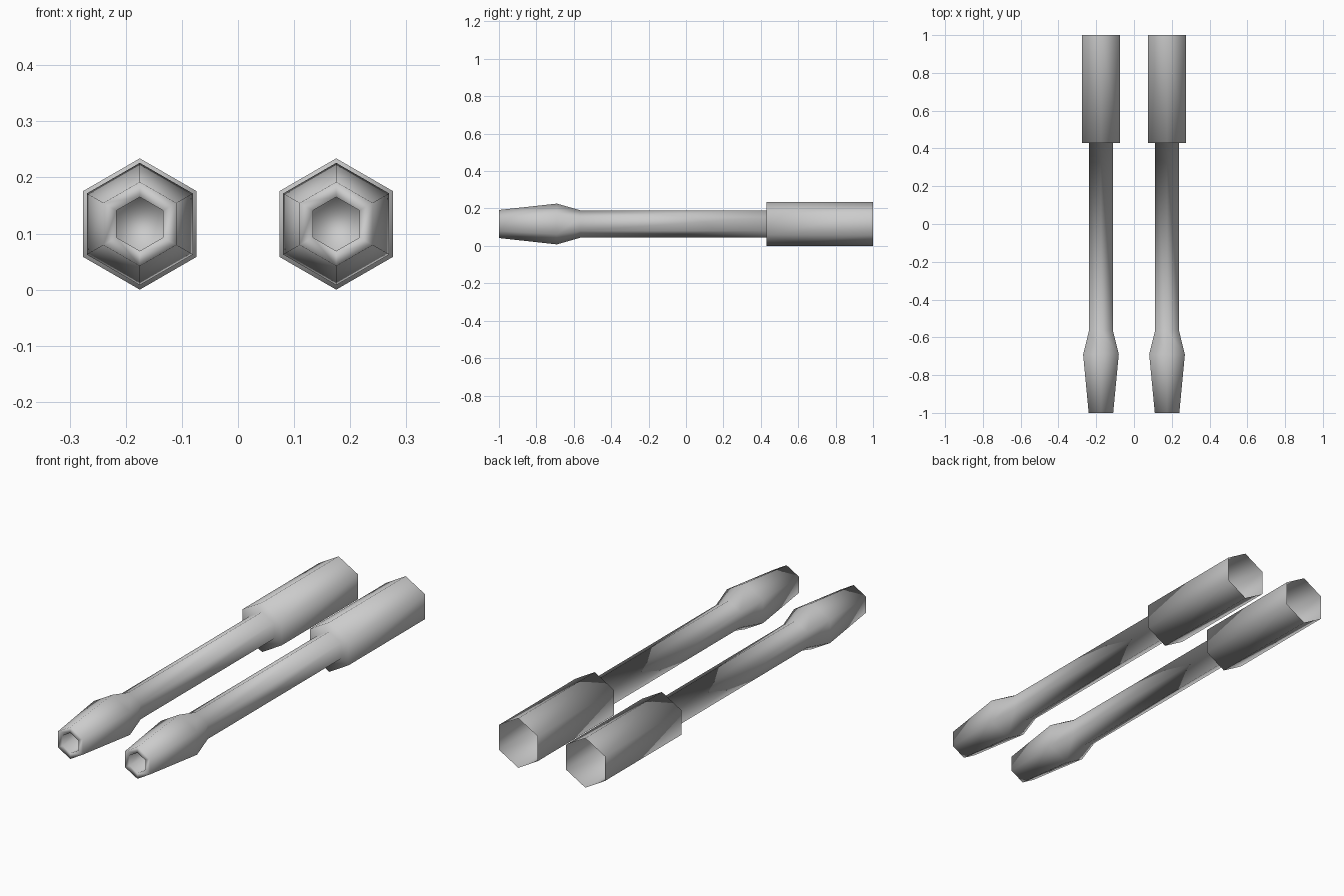
import bpy, bmesh, math

if "Cube" in bpy.data.objects:
    bpy.data.objects.remove(bpy.data.objects["Cube"])

SIDES = 6
CENTRE_Z = 0.117
# (y, corner radius) from the floor of the muzzle bore to the open rear sleeve
PROFILE = [(-0.87, 0.048), (-1.0, 0.048), (-1.0, 0.075), (-0.69, 0.109),
           (-0.565, 0.073), (0.43, 0.073), (0.43, 0.117), (1.0, 0.117)]


def hex_barrel(name, x):
    bm = bmesh.new()
    # Hexagonal rings with corners pointing up and down
    rings = []
    for y, r in PROFILE:
        ring = []
        for i in range(SIDES):
            a = math.pi / 2 + i * 2 * math.pi / SIDES
            ring.append(bm.verts.new((x + r * math.cos(a), y, CENTRE_Z + r * math.sin(a))))
        rings.append(ring)
    # Walls between neighbouring rings
    for a, b in zip(rings, rings[1:]):
        for i in range(SIDES):
            j = (i + 1) % SIDES
            bm.faces.new((a[i], b[i], b[j], a[j]))
    # Bore floor, rear end stays open
    bm.faces.new(rings[0])
    bmesh.ops.recalc_face_normals(bm, faces=bm.faces[:])
    # Outer sleeve must face away from the axis
    sleeve = next(f for f in bm.faces if f.calc_center_median().y > 0.6)
    c = sleeve.calc_center_median()
    if sleeve.normal.x * (c.x - x) + sleeve.normal.z * (c.z - CENTRE_Z) < 0:
        bmesh.ops.reverse_faces(bm, faces=bm.faces[:])
    for f in bm.faces:
        f.smooth = True
    mesh = bpy.data.meshes.new(name)
    bm.to_mesh(mesh)
    bm.free()
    obj = bpy.data.objects.new(name, mesh)
    bpy.context.collection.objects.link(obj)


# Twin barrels side by side
for side, x in (("left", -0.175), ("right", 0.175)):
    hex_barrel(side + "_barrel", x)
